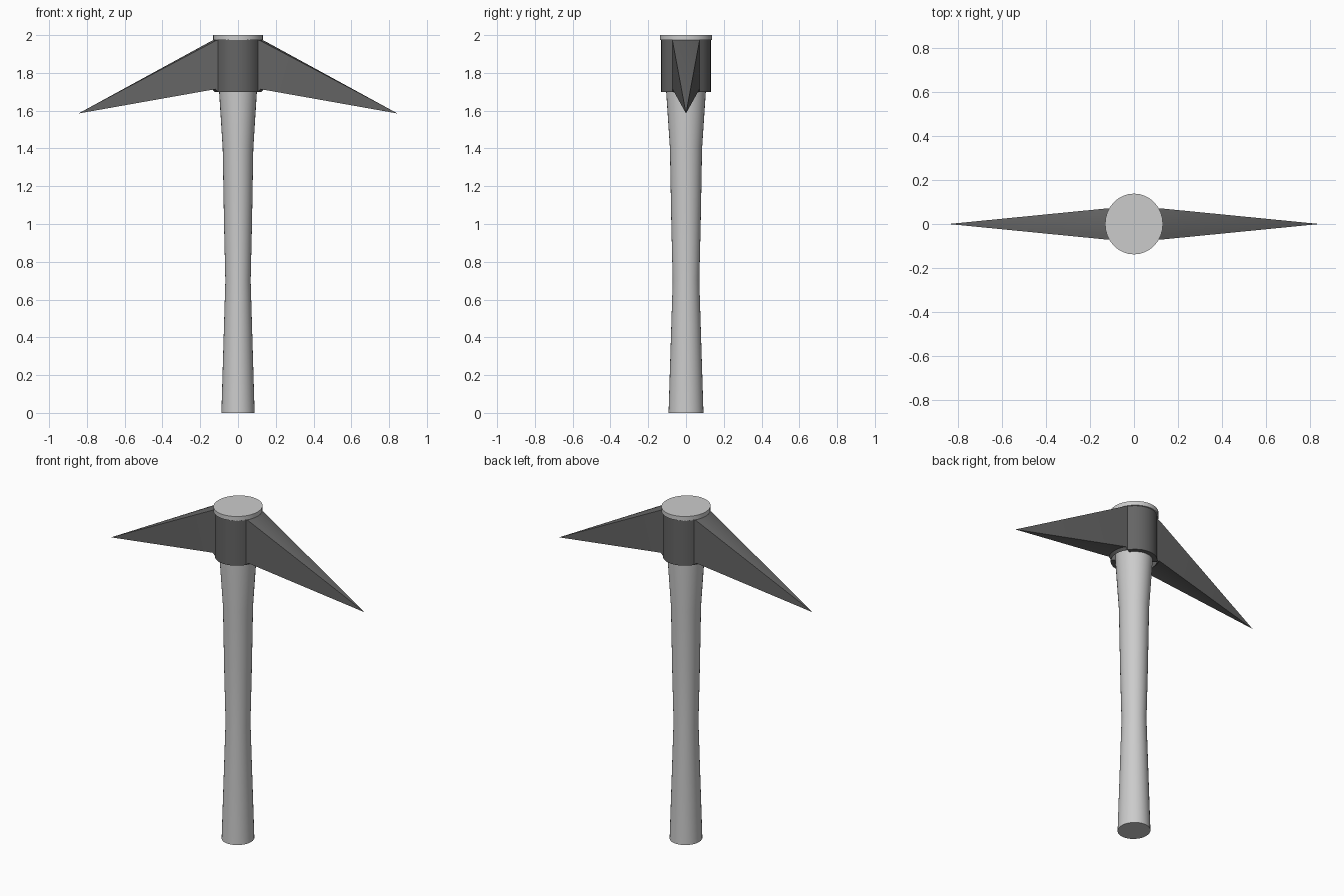
import bpy, bmesh, math

if "Cube" in bpy.data.objects:
    bpy.data.objects.remove(bpy.data.objects["Cube"])

SIDES = 32
Y_STRETCH = 1.05          # the shaft is slightly oval


def finish(name, bm, material=None, angle=30):
    bmesh.ops.remove_doubles(bm, verts=bm.verts, dist=1e-5)
    bmesh.ops.recalc_face_normals(bm, faces=bm.faces)
    mesh = bpy.data.meshes.new(name)
    bm.to_mesh(mesh)
    bm.free()
    obj = bpy.data.objects.new(name, mesh)
    bpy.context.collection.objects.link(obj)
    if material:
        mesh.materials.append(material)
    bpy.ops.object.select_all(action='DESELECT')
    obj.select_set(True)
    bpy.context.view_layer.objects.active = obj
    bpy.ops.object.shade_smooth_by_angle(angle=math.radians(angle))
    return obj


def bridge(bm, loops, closed):
    for a, b in zip(loops, loops[1:]):
        n = len(a)
        for i in range(n if closed else n - 1):
            j = (i + 1) % n
            bm.faces.new((a[i], a[j], b[j], b[i]))


def lathe(name, profile, material=None, capped=True):
    bm = bmesh.new()
    rings = []
    for r, z in profile:
        rings.append([bm.verts.new((r * math.cos(t), r * Y_STRETCH * math.sin(t), z))
                      for t in (2 * math.pi * i / SIDES for i in range(SIDES))])
    bridge(bm, rings, True)
    if capped:
        bm.faces.new(rings[0])
        bm.faces.new(rings[-1])
    return finish(name, bm, material)


steel = bpy.data.materials.new("dark_steel")
steel.diffuse_color = (0.13, 0.13, 0.13, 1)
steel.use_nodes = True
steel.node_tree.nodes["Principled BSDF"].inputs["Base Color"].default_value = steel.diffuse_color

# Waisted handle and the flat end cap above the head
lathe("handle", [(0.088, 0), (0.067, 0.7), (0.074, 1.0), (0.081, 1.4),
                 (0.1, 1.7), (0.1, 1.98)])
lathe("end_cap", [(0.132, 1.974), (0.132, 2.0)])


# Collar halves: front and back wall sectors around the shaft
R = 0.125
HALF = math.radians(33)   # half-angle taken up by each pick arm


def arc(start, end, n, r):
    return [(r * math.cos(t), r * Y_STRETCH * math.sin(t))
            for t in (start + (end - start) * i / n for i in range(n + 1))]


for name, s in (("collar_front", -1), ("collar_back", 1)):
    bm = bmesh.new()
    outer = arc(HALF, math.pi - HALF, 12, R)
    inner = arc(HALF, math.pi - HALF, 12, 0.098)
    loops = [[bm.verts.new((x, s * y, z)) for x, y in pts]
             for pts, z in ((inner, 1.7), (outer, 1.7), (outer, 1.974), (inner, 1.974))]
    bridge(bm, loops + loops[:1], False)
    for k in (0, -1):
        bm.faces.new([loop[k] for loop in loops])
    finish(name, bm, steel)

# Pick arms: curved collar sectors drawn out to a point
for name, s in (("pick_arm_right", 1), ("pick_arm_left", -1)):
    bm = bmesh.new()
    sections = []
    for r, dx, low, high in ((0.1, 0.02, 1.7, 1.974), (R, 0.014, 1.714, 1.97)):
        pts = arc(-HALF, HALF, 6, R)
        shift = 0 if r < R else dx
        lower = [bm.verts.new((s * (x + shift), y, low)) for x, y in pts]
        upper = [bm.verts.new((s * (x + shift), y, high)) for x, y in reversed(pts)]
        sections.append(lower + upper)
    bridge(bm, sections, True)
    bm.faces.new(sections[0])
    tip = bm.verts.new((s * 0.845, 0, 1.585))
    last = sections[-1]
    for i, v in enumerate(last):
        bm.faces.new((v, last[(i + 1) % len(last)], tip))
    finish(name, bm, steel)
